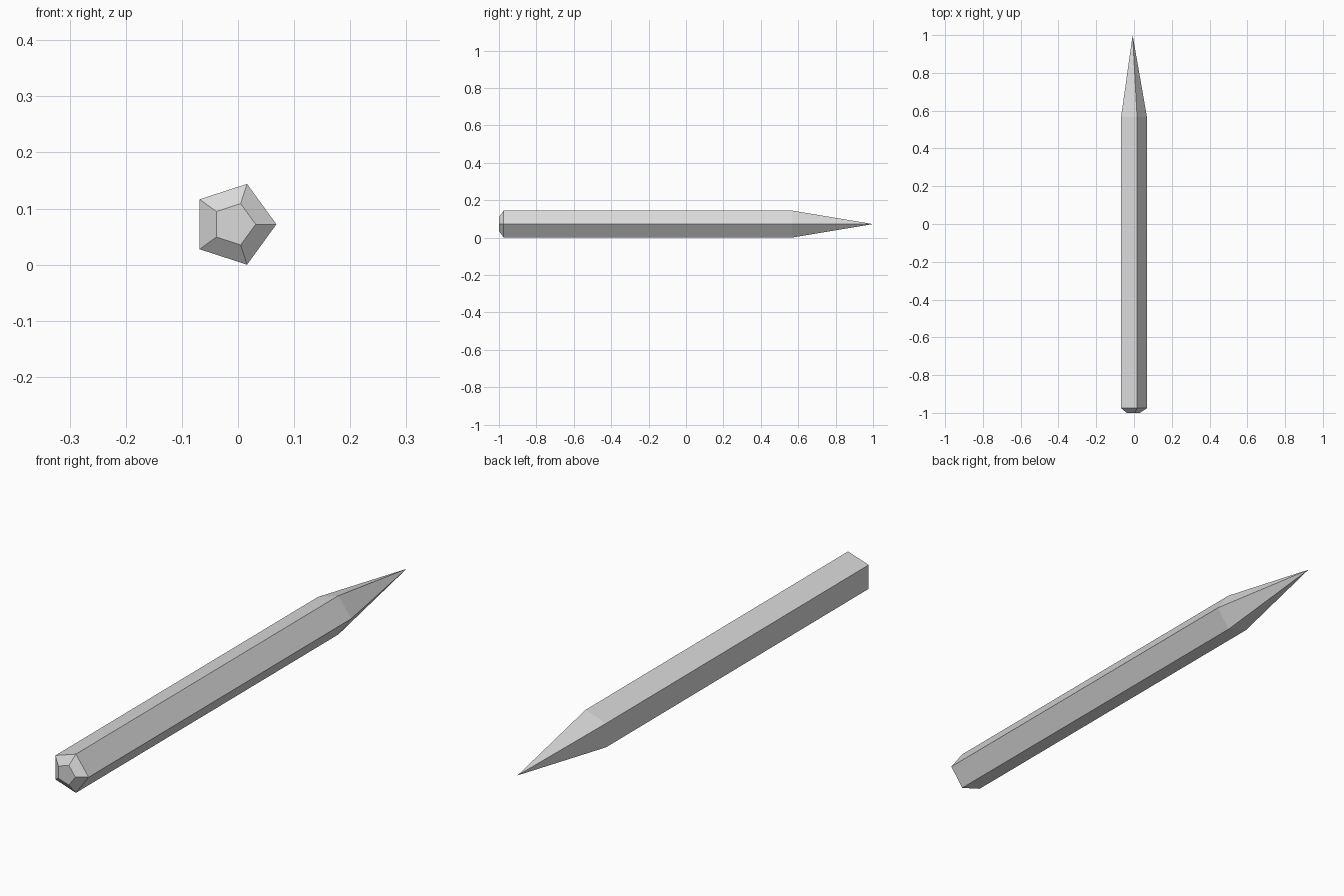
import bpy
import bmesh
from math import cos, sin, pi

SIDES = 5
RADIUS = 0.0757
CENTRE_X = -RADIUS * (1 - cos(pi / SIDES)) / 2
CENTRE_Z = RADIUS * sin(2 * pi / SIDES)

cube = bpy.data.objects.get("Cube")
if cube:
    bpy.data.objects.remove(cube, do_unlink=True)

grey = bpy.data.materials.new("plain_grey")
grey.use_nodes = True
grey.diffuse_color = (0.7, 0.7, 0.7, 1)
grey.node_tree.nodes["Principled BSDF"].inputs["Base Color"].default_value = grey.diffuse_color


def ring(bm, y, radius):
    """Pentagon across the shaft, one corner pointing to +x."""
    return [bm.verts.new((CENTRE_X + radius * cos(2 * pi * i / SIDES), y,
                          CENTRE_Z + radius * sin(2 * pi * i / SIDES)))
            for i in range(SIDES)]


def section(name, start, end, close_start=False):
    """Flat-sided section between two (y, radius) stations; radius 0 is a point."""
    bm = bmesh.new()
    a = ring(bm, *start)
    b = ring(bm, *end) if end[1] else [bm.verts.new((CENTRE_X, end[0], CENTRE_Z))]
    for i in range(SIDES):
        j = (i + 1) % SIDES
        far = [b[j], b[i]] if len(b) > 1 else b
        bm.faces.new([a[i], a[j]] + far)
    if close_start:
        bm.faces.new(a)
    # Make every face point away from the section's axis or out of its closed end
    middle = (start[0] + end[0]) / 2
    for face in bm.faces:
        face.normal_update()
        out = face.calc_center_median()
        out.x -= CENTRE_X
        out.y -= middle
        out.z -= CENTRE_Z
        if face.normal.dot(out) < 0:
            face.normal_flip()
    mesh = bpy.data.meshes.new(name)
    bm.to_mesh(mesh)
    bm.free()
    mesh.materials.append(grey)
    obj = bpy.data.objects.new(name, mesh)
    bpy.context.collection.objects.link(obj)


# Bevelled butt, long shaft and sharpened point
section("butt_end", (-1, 0.0387), (-0.975, RADIUS), close_start=True)
section("shaft", (-0.975, RADIUS), (0.567, RADIUS))
section("point", (0.567, RADIUS), (1, 0))
